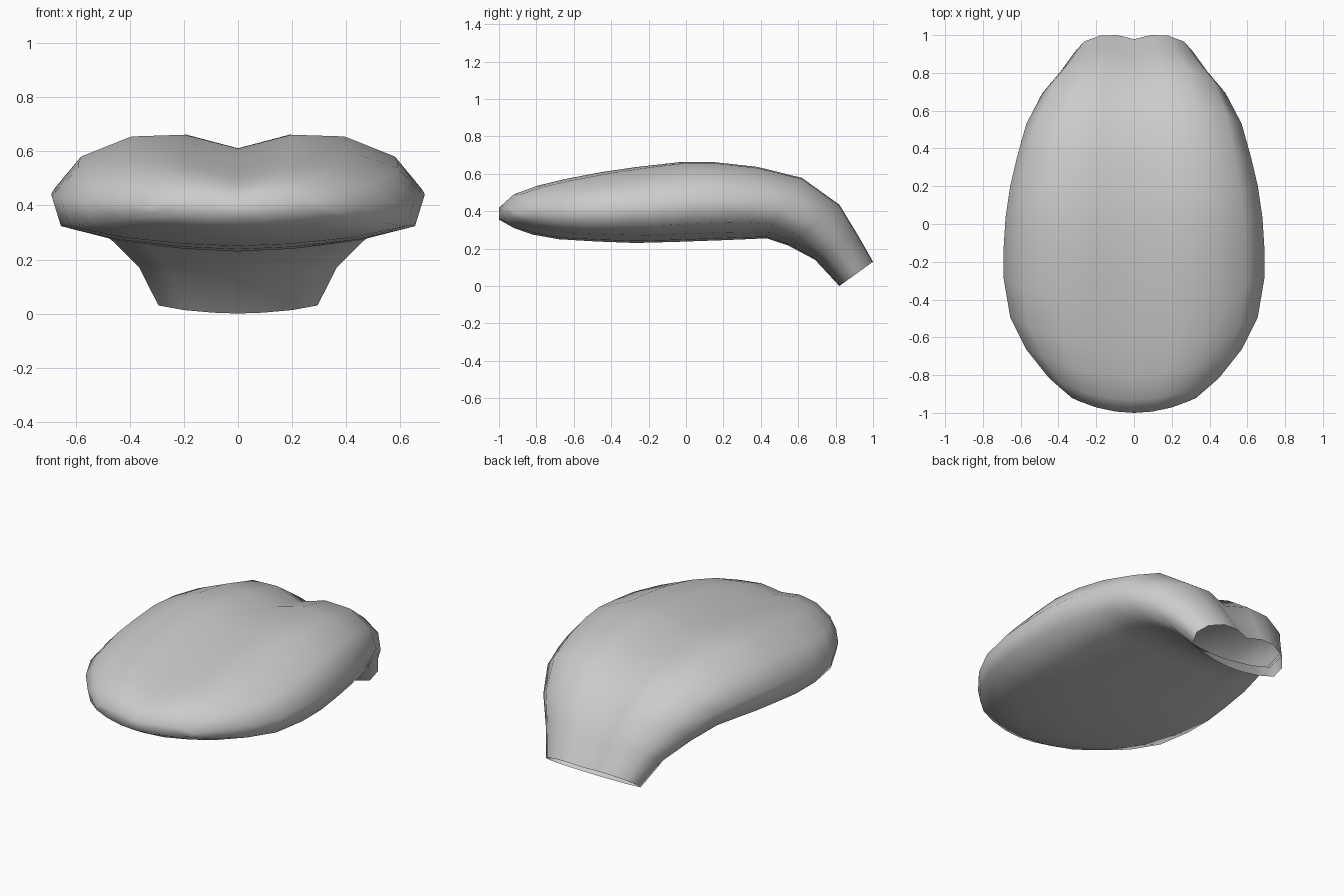
import bpy, bmesh

if "Cube" in bpy.data.objects:
    bpy.data.objects.remove(bpy.data.objects["Cube"])

# Half cross-section: (share of half width, share of height), top middle to bottom middle
half = [(0, .88), (.29, 1), (.58, .985), (.855, .81), (1, .53),
        (.95, .23), (.65, .1), (.3, .025), (0, 0)]
ring = half + [(-u, t) for u, t in half[-2:0:-1]]
N = len(ring)

# Stations tip to root: top y, top z, bottom y, bottom z, half width, backward bow of sides
stations = [
    (-1.00, .425, -1.00, .355, .33, .08),
    (-.93, .49, -.92, .31, .45, .11),
    (-.81, .535, -.82, .275, .57, .15),
    (-.67, .57, -.68, .25, .655, .18),
    (-.46, .61, -.48, .238, .69, .18),
    (-.27, .637, -.27, .23, .69, .15),
    (-.04, .662, -.05, .236, .68, .08),
    (.15, .662, .20, .245, .655, .03),
    (.38, .637, .32, .25, .62, 0),
    (.62, .578, .43, .255, .57, 0),
    (.82, .435, .55, .215, .485, 0),
    (.92, .27, .69, .14, .385, 0),
    (1.00, .13, .82, 0, .31, 0),
]

# Tongue body: loft of the rings, open at the root
bm = bmesh.new()
rows = []
for ty, tz, by, bz, w, bow in stations:
    rows.append([bm.verts.new((u * w, by + (ty - by) * t + bow * u * u, bz + (tz - bz) * t))
                 for u, t in ring])
for a, b in zip(rows, rows[1:]):
    for i in range(N):
        j = (i + 1) % N
        bm.faces.new((a[i], a[j], b[j], b[i]))

# Rounded tip: strip joining the top and bottom of the first ring
r = rows[0]
for s in (1, -1):
    for k in range(4):
        ids = [k, k + 1, 7 - k, 8 - k]
        if k == 3:
            ids = [3, 4, 5]
        bm.faces.new([r[(s * i) % N] for i in ids])
bmesh.ops.recalc_face_normals(bm, faces=bm.faces)
for f in bm.faces:
    f.smooth = True

mesh = bpy.data.meshes.new("tongue")
bm.to_mesh(mesh)
bm.free()
tongue = bpy.data.objects.new("tongue", mesh)
bpy.context.collection.objects.link(tongue)
